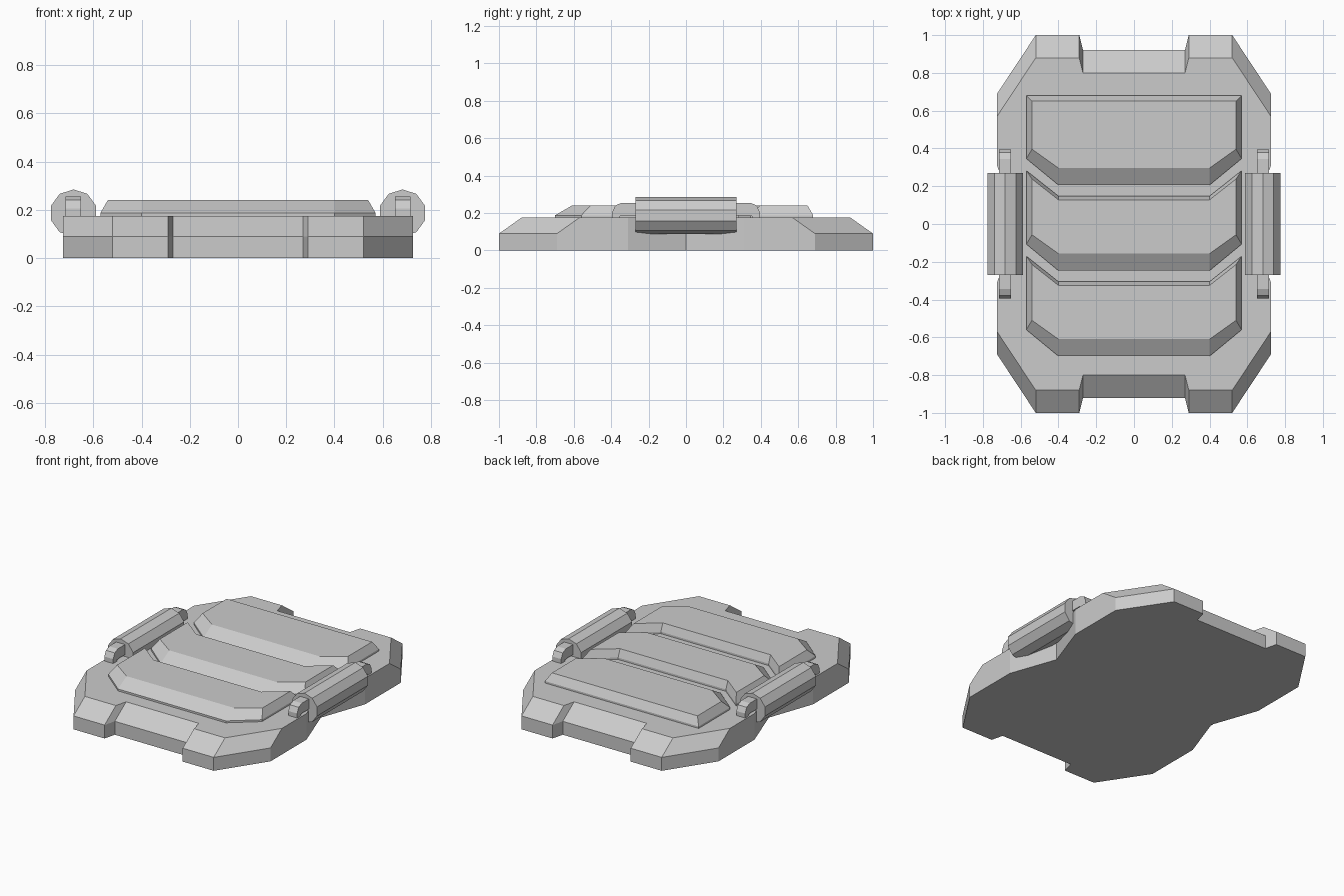
import bpy
import bmesh
import math

cube = bpy.data.objects.get("Cube")
if cube:
    bpy.data.objects.remove(cube, do_unlink=True)

GREY = (0.6, 0.6, 0.6, 1.0)
grey = bpy.data.materials.new("plain grey")
grey.use_nodes = True
grey.diffuse_color = GREY
grey.node_tree.nodes["Principled BSDF"].inputs["Base Color"].default_value = GREY


def loft(name, rings):
    """Join equal-length closed rings of points into a capped solid."""
    bm = bmesh.new()
    loops = [[bm.verts.new(p) for p in ring] for ring in rings]
    n = len(loops[0])
    for a, b in zip(loops, loops[1:]):
        for i in range(n):
            j = (i + 1) % n
            bm.faces.new((a[i], a[j], b[j], b[i]))
    bm.faces.new(loops[0][::-1])
    bm.faces.new(loops[-1])
    bmesh.ops.recalc_face_normals(bm, faces=bm.faces)
    mesh = bpy.data.meshes.new(name)
    bm.to_mesh(mesh)
    bm.free()
    mesh.materials.append(grey)
    obj = bpy.data.objects.new(name, mesh)
    bpy.context.collection.objects.link(obj)
    return obj


def flat_ring(points, z):
    return [(x, y, z) for x, y in points]


# Base plate: one quarter outline mirrored to all four sides
quarter = [(0.27, -0.92), (0.29, -1.0), (0.52, -1.0), (0.725, -0.69), (0.725, -0.31)]
right = quarter + [(0.615, 0)] + [(x, -y) for x, y in reversed(quarter)]
outline = right + [(-x, -y) for x, y in right]
# The upper edge is pulled in at both ends to form the sloped rims
top = [(x, y - math.copysign(0.12, y) if abs(y) > 0.5 else y) for x, y in outline]
loft("base_plate", [flat_ring(outline, 0), flat_ring(outline, 0.09), flat_ring(top, 0.175)])


# Raised pads: chevron fronts with bevelled edges
def pad(name, shift, straight_back=False):
    def ring(side, front, front_side, back, back_side):
        if straight_back:
            back = back_side
        half = [(0.40, front + shift), (side, front_side + shift),
                (side, back_side + shift), (0.40, back + shift)]
        return half + [(-x, y) for x, y in reversed(half)]

    if straight_back:
        low = ring(0.57, -0.70, -0.56, 0, 0.68 - shift)
        high = ring(0.54, -0.61, -0.51, 0, 0.65 - shift)
    else:
        low = ring(0.57, -0.70, -0.56, -0.305, -0.17)
        high = ring(0.54, -0.61, -0.51, -0.325, -0.215)
    loft(name, [flat_ring(low, 0.16), flat_ring(low, 0.188), flat_ring(high, 0.24)])


pad("front_pad", 0)
pad("middle_pad", 0.453)
pad("back_pad", 0.906, straight_back=True)

# Side rollers and the hooked bars that hold them
hook = [(0.395, 0.165), (0.395, 0.205), (0.378, 0.24), (0.345, 0.255)]
inner = [(0.335, 0.187), (0.352, 0.184), (0.362, 0.165)]
bar = hook + [(-y, z) for y, z in reversed(hook)]
bar += [(-y, z) for y, z in reversed(inner)] + inner

for side, sx in (("left", 1), ("right", -1)):
    angles = [math.radians(90 + 36 * i) for i in range(10)]
    circle = [(sx * 0.682 + 0.098 * math.cos(a), 0.187 + 0.098 * math.sin(a)) for a in angles]
    loft(side + "_roller", [[(x, y, z) for x, z in circle] for y in (-0.27, 0.27)])
    loft(side + "_hook_bar", [[(sx * x, y, z) for y, z in bar] for x in (0.65, 0.715)])
